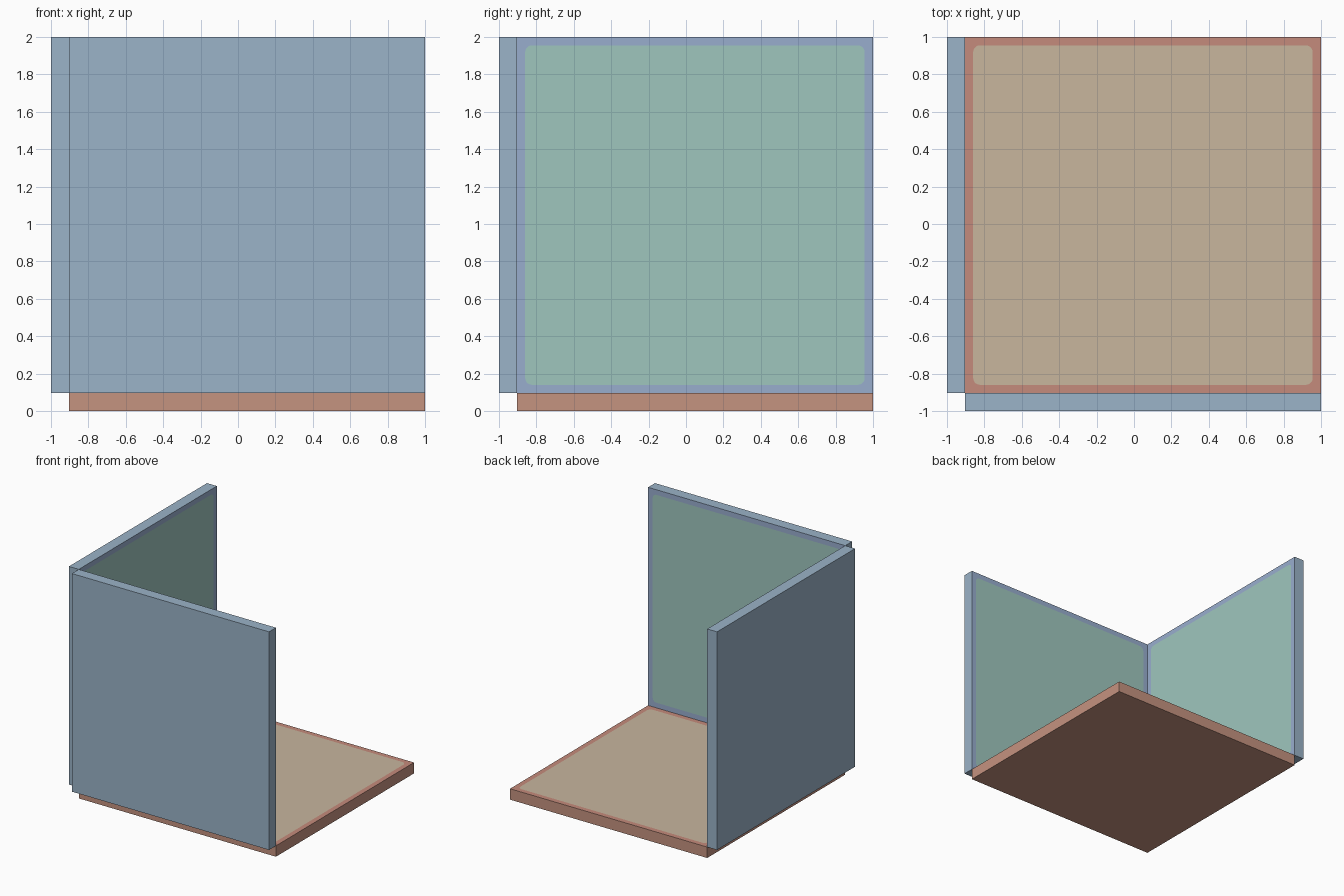
import bpy, bmesh, math

if "Cube" in bpy.data.objects:
    bpy.data.objects.remove(bpy.data.objects["Cube"])

T = 2 / 21          # slab thickness
E = -1 + T          # inner edge of the walls
INSET, R, SEG = 0.045, 0.035, 5


def material(name, rgb):
    m = bpy.data.materials.new(name)
    lin = [(c / 255 / 12.92) if c < 11 else ((c / 255 + 0.055) / 1.055) ** 2.4 for c in rgb]
    m.diffuse_color = (*lin, 1)
    m.use_nodes = True
    m.node_tree.nodes["Principled BSDF"].inputs["Base Color"].default_value = m.diffuse_color
    return m


blue = material("wall_blue", (155, 179, 200))
periwinkle = material("wall_border_periwinkle", (152, 174, 206))
green = material("wall_panel_green", (159, 198, 190))
clay = material("floor_clay", (197, 147, 128))
red = material("floor_border_red", (197, 139, 124))
tan = material("floor_panel_tan", (200, 182, 158))


def slab(name, u, v, w, axes, mats):
    """Box whose +w face is cut into a border and a rounded panel."""
    bm = bmesh.new()

    def vert(a, b, c):
        return bm.verts.new(axes(a, b, c))

    corners = [(u[0], v[0]), (u[1], v[0]), (u[1], v[1]), (u[0], v[1])]
    low = [vert(a, b, w[0]) for a, b in corners]
    top = [vert(a, b, w[1]) for a, b in corners]
    # rounded panel outline, one arc per corner
    arcs = []
    for i, (a, b) in enumerate(corners):
        sa = 1 if i in (0, 3) else -1
        sb = 1 if i in (0, 1) else -1
        ca, cb = a + sa * (INSET + R), b + sb * (INSET + R)
        start = math.pi + i * math.pi / 2
        arcs.append([vert(ca + R * math.cos(start + k * math.pi / 2 / SEG),
                          cb + R * math.sin(start + k * math.pi / 2 / SEG), w[1])
                     for k in range(SEG + 1)])
    bm.faces.new(low[::-1])
    for i in range(4):
        j = (i + 1) % 4
        bm.faces.new((low[i], low[j], top[j], top[i]))
        # border strip and corner fan
        bm.faces.new((top[i], top[j], arcs[j][0], arcs[i][-1])).material_index = 1
        for k in range(SEG):
            bm.faces.new((top[i], arcs[i][k + 1], arcs[i][k])).material_index = 1
    bm.faces.new([p for arc in arcs for p in arc]).material_index = 2
    bmesh.ops.recalc_face_normals(bm, faces=bm.faces)
    me = bpy.data.meshes.new(name)
    bm.to_mesh(me)
    bm.free()
    for m in mats:
        me.materials.append(m)
    ob = bpy.data.objects.new(name, me)
    bpy.context.collection.objects.link(ob)


# floor faces up, left wall faces +x, front wall faces +y
slab("floor", (E, 1), (E, 1), (0, T), lambda a, b, c: (a, b, c), (clay, red, tan))
slab("left_wall", (E, 1), (T, 2), (-1, E), lambda a, b, c: (c, a, b), (blue, periwinkle, green))
slab("front_wall", (T, 2), (E, 1), (-1, E), lambda a, b, c: (b, c, a), (blue, periwinkle, green))
